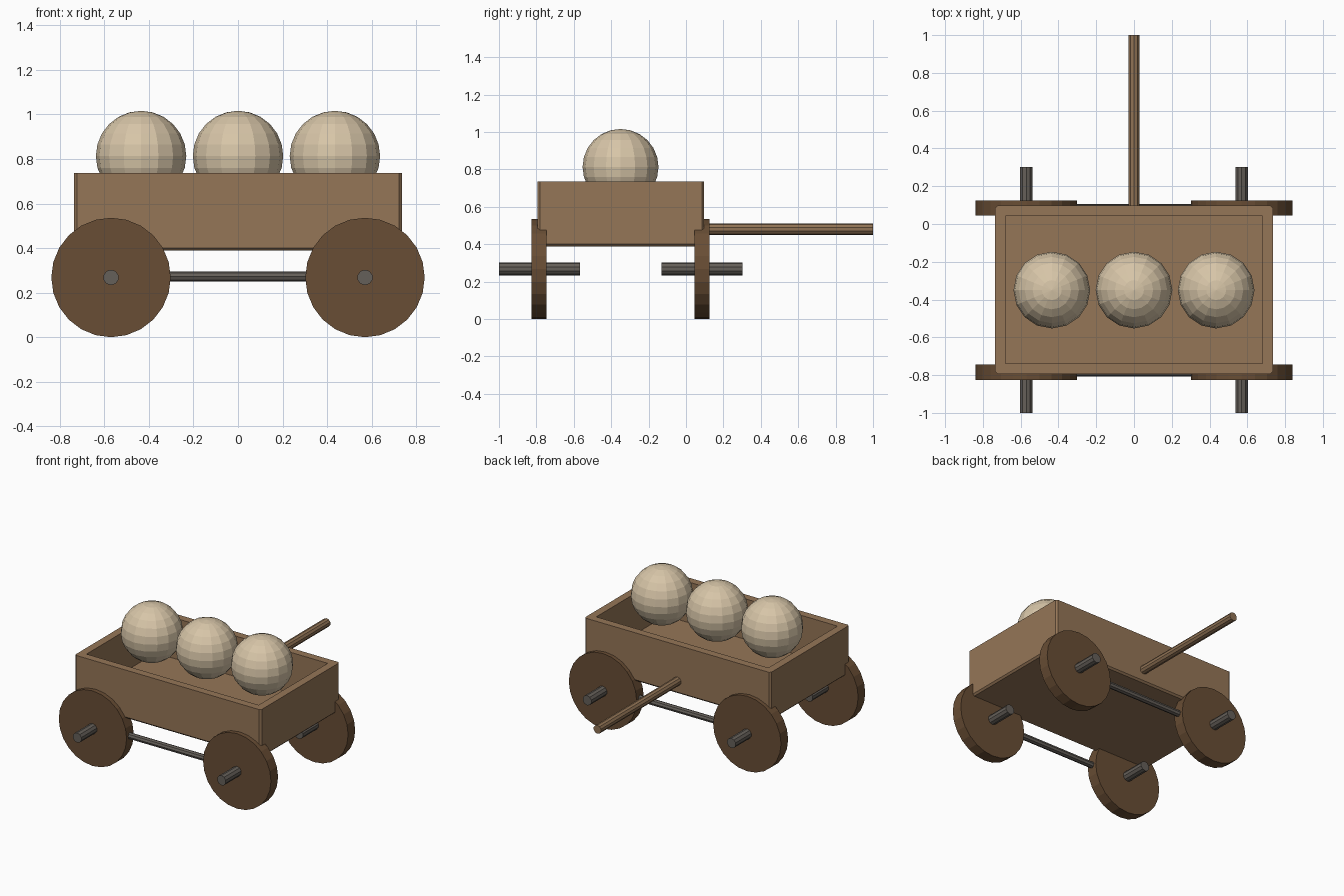
import bpy, bmesh
from math import pi
from mathutils import Vector, Matrix

if "Cube" in bpy.data.objects:
    bpy.data.objects.remove(bpy.data.objects["Cube"])


def material(name, rgb):
    m = bpy.data.materials.new(name)
    m.diffuse_color = (*rgb, 1)
    m.use_nodes = True
    m.node_tree.nodes["Principled BSDF"].inputs["Base Color"].default_value = m.diffuse_color
    return m


PLANK = material("plank_wood", (0.30, 0.18, 0.095))
DARK = material("dark_wood", (0.14, 0.075, 0.035))
POLE = material("pole_wood", (0.28, 0.17, 0.09))
IRON = material("iron", (0.13, 0.115, 0.10))
CREAM = material("cream", (0.68, 0.56, 0.39))


def finish(name, bm, mat):
    bmesh.ops.recalc_face_normals(bm, faces=bm.faces)
    me = bpy.data.meshes.new(name)
    bm.to_mesh(me)
    bm.free()
    me.materials.append(mat)
    ob = bpy.data.objects.new(name, me)
    bpy.context.collection.objects.link(ob)
    return ob


def rod(name, start, end, radius, sides, mat):
    """Flat-sided cylinder between two points."""
    a, b = Vector(start), Vector(end)
    d = b - a
    rot = d.to_track_quat('Z', 'Y').to_matrix().to_4x4()
    bm = bmesh.new()
    bmesh.ops.create_cone(bm, cap_ends=True, segments=sides, radius1=radius,
                          radius2=radius, depth=d.length,
                          matrix=Matrix.Translation((a + b) / 2) @ rot)
    return finish(name, bm, mat)


# Open box: a block with chamfered corners, top inset and pushed down
CY = -0.348
bm = bmesh.new()
bmesh.ops.create_cube(bm, size=1, matrix=Matrix.Translation((0, CY, 0.5625))
                      @ Matrix.Diagonal((1.47, 0.89, 0.347, 1)))
edges = [e for e in bm.edges if min(v.co.z for v in e.verts) < 0.5]
bmesh.ops.bevel(bm, geom=edges, offset=0.012, segments=1, affect='EDGES')
bm.normal_update()
top = max(bm.faces, key=lambda f: f.calc_center_median().z)
bmesh.ops.inset_region(bm, faces=[top], thickness=0.06)
floor = bmesh.ops.extrude_discrete_faces(bm, faces=[top])["faces"][0]
bmesh.ops.translate(bm, verts=floor.verts, vec=(0, 0, -0.29))
finish("wagon_box", bm, PLANK)

# Wheels with stub axles, and a side rail joining each pair
WX, WZ = 0.57, 0.268
for side, y in (("front", -0.785), ("back", 0.085)):
    for end, x in (("left", -WX), ("right", WX)):
        rod(f"{side}_{end}_wheel", (x, y - 0.04, WZ), (x, y + 0.04, WZ), 0.268, 24, DARK)
        rod(f"{side}_{end}_axle", (x, y - 0.215, WZ), (x, y + 0.217, WZ), 0.035, 10, IRON)
    rod(f"{side}_rail", (-WX, y, 0.272), (WX, y, 0.272), 0.022, 8, IRON)

# Pull handle
rod("handle", (0, 0.06, 0.48), (0, 1.0, 0.48), 0.03, 10, POLE)

# Round cargo
for i, x in enumerate((-0.435, 0, 0.435)):
    bm = bmesh.new()
    bmesh.ops.create_uvsphere(bm, u_segments=16, v_segments=12, radius=0.203,
                              matrix=Matrix.Translation((x, -0.35, 0.813)))
    finish(f"cargo_ball_{i + 1}", bm, CREAM)
